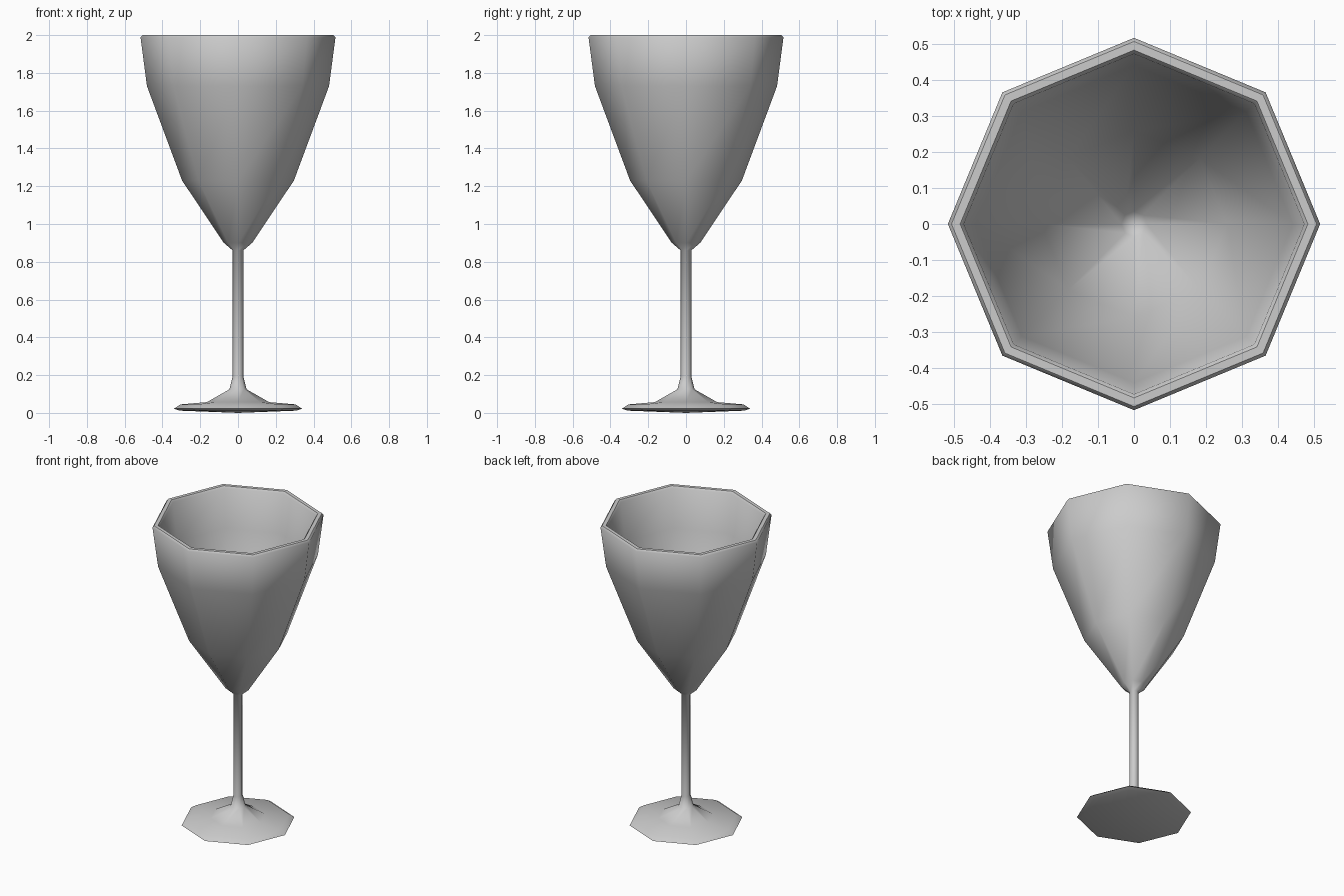
import bpy, bmesh
from math import radians, tau

if "Cube" in bpy.data.objects:
    bpy.data.objects.remove(bpy.data.objects["Cube"])

SIDES = 8

# One continuous profile (radius, height): underside, foot, stem, bowl outside, rim, bowl inside
profile = [
    (0, 0.0), (0.31, 0.012), (0.34, 0.022),
    (0.305, 0.045), (0.165, 0.057), (0.045, 0.125), (0.028, 0.195),
    (0.028, 0.86), (0.075, 0.90),
    (0.296, 1.23), (0.482, 1.73), (0.516, 1.988), (0.506, 2.0),
    (0.482, 2.0), (0.472, 1.988),
    (0.440, 1.74), (0.258, 1.25), (0.035, 0.93), (0, 0.915),
]

# Lathe the profile around z
bm = bmesh.new()
verts = [bm.verts.new((r, 0, z)) for r, z in profile]
edges = [bm.edges.new(pair) for pair in zip(verts, verts[1:])]
bmesh.ops.spin(bm, geom=verts + edges, cent=(0, 0, 0), axis=(0, 0, 1),
               angle=tau, steps=SIDES, use_duplicate=False)
bmesh.ops.remove_doubles(bm, verts=bm.verts, dist=0.0005)
bmesh.ops.recalc_face_normals(bm, faces=bm.faces)
mesh = bpy.data.meshes.new("wine_glass")
bm.to_mesh(mesh)
bm.free()

# Wine glass object, smooth sides with a crisp rim and foot edge
glass = bpy.data.objects.new("wine_glass", mesh)
bpy.context.collection.objects.link(glass)
bpy.context.view_layer.objects.active = glass
glass.select_set(True)
bpy.ops.object.shade_smooth_by_angle(angle=radians(48))
